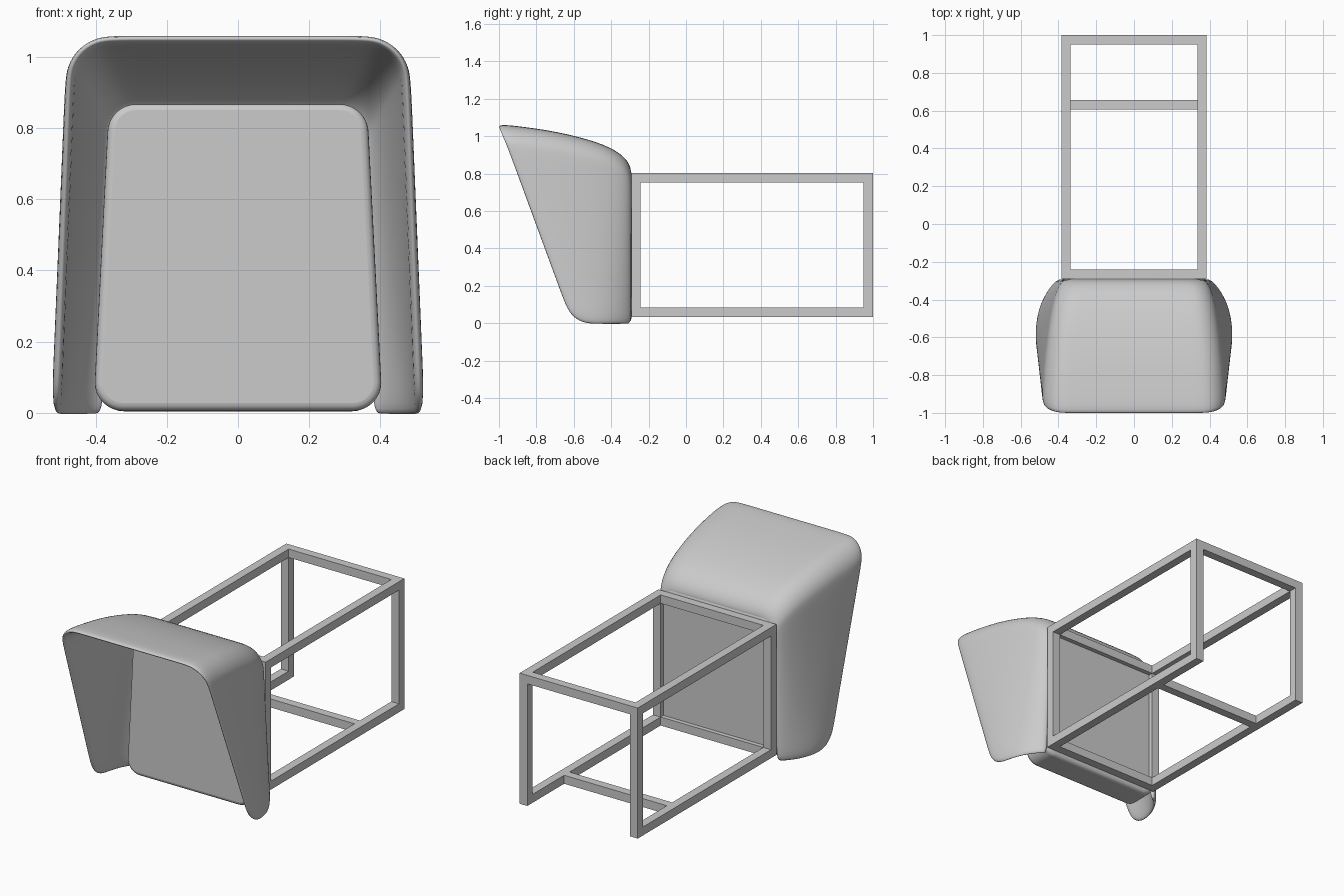
import bpy, bmesh
from math import sin, cos, pi

if "Cube" in bpy.data.objects:
    bpy.data.objects.remove(bpy.data.objects["Cube"])


def make_object(name, verts, faces, fix_normals=True):
    mesh = bpy.data.meshes.new(name)
    mesh.from_pydata(verts, [], faces)
    if fix_normals:
        bm = bmesh.new()
        bm.from_mesh(mesh)
        bmesh.ops.recalc_face_normals(bm, faces=bm.faces)
        bm.to_mesh(mesh)
        bm.free()
    ob = bpy.data.objects.new(name, mesh)
    bpy.context.collection.objects.link(ob)
    return ob


def shade(ob, angle):
    bpy.ops.object.select_all(action='DESELECT')
    bpy.context.view_layer.objects.active = ob
    ob.select_set(True)
    bpy.ops.object.shade_smooth_by_angle(angle=angle)


def bar(name, x, y, z):
    v = [(a, b, c) for a in x for b in y for c in z]
    f = [(0, 1, 3, 2), (4, 6, 7, 5), (0, 4, 5, 1), (2, 3, 7, 6), (0, 2, 6, 4), (1, 5, 7, 3)]
    return make_object(name, v, f)


# Open frame of square bars
T, X, Y0, Y1, Z0, Z1 = 0.05, 0.385, -0.292, 1.0, 0.033, 0.803
for side, s in (("left", -1), ("right", 1)):
    xs = sorted((s * (X - T), s * X))
    bar(side + "_bottom_rail", xs, (Y0, Y1), (Z0, Z0 + T))
    bar(side + "_top_rail", xs, (Y0, Y1), (Z1 - T, Z1))
    bar(side + "_front_post", xs, (Y0, Y0 + T), (Z0 + T, Z1 - T))
    bar(side + "_back_post", xs, (Y1 - T, Y1), (Z0 + T, Z1 - T))
inner = (-X + T, X - T)
bar("front_bottom_crossbar", inner, (Y0, Y0 + T), (Z0, Z0 + T))
bar("front_top_crossbar", inner, (Y0, Y0 + T), (Z1 - T, Z1))
bar("back_top_crossbar", inner, (Y1 - T, Y1), (Z1 - T, Z1))
bar("lower_crossbar", inner, (0.607, 0.657), (Z0, Z0 + T))
# Panel closing the frame opening behind the pad
bar("back_plate", inner, (Y0 - 0.01, -0.268), (Z0 + T, Z1 - T))


# Flared hood lofted through arch sections, back to front
# (top y, top z, bottom y, bottom z, bottom half width, top half width, corner radius)
sections = [
    (-0.290, 0.800, -0.290, -0.005, 0.385, 0.355, 0.09),
    (-0.300, 0.850, -0.295, -0.006, 0.410, 0.380, 0.10),
    (-0.345, 0.908, -0.335, -0.007, 0.450, 0.410, 0.11),
    (-0.470, 0.971, -0.400, -0.007, 0.490, 0.442, 0.12),
    (-0.700, 1.027, -0.470, -0.007, 0.515, 0.470, 0.125),
    (-0.870, 1.050, -0.550, -0.005, 0.525, 0.484, 0.13),
    (-1.004, 1.066, -0.610, 0.045, 0.523, 0.489, 0.13),
]


def arch(yt, zt, yb, zb, wb, wt, r):
    half = []
    for k in range(7):
        f = k / 7
        half.append((wb + (wt - wb) * f, zb + (zt - r - zb) * f))
    for k in range(6):
        a = pi / 2 * k / 5
        half.append((wt - r + r * cos(a), zt - r + r * sin(a)))
    half += [((wt - r) * f, zt) for f in (0.7, 0.35)]
    pts = half + [(0, zt)] + [(-x, z) for x, z in reversed(half)]
    return [(x, yb + (yt - yb) * z / zt, z) for x, z in pts]


rows = [arch(*s) for s in sections]
n = len(rows[0])
faces = [(t * n + i, t * n + i + 1, (t + 1) * n + i + 1, (t + 1) * n + i)
         for t in range(len(rows) - 1) for i in range(n - 1)]
hood = make_object("hood_shell", [p for r in rows for p in r], faces, False)
shade(hood, pi)
solid = hood.modifiers.new("thickness", 'SOLIDIFY')
solid.thickness = 0.028
solid.offset = -1
sub = hood.modifiers.new("smooth", 'SUBSURF')
sub.levels = sub.render_levels = 2


# Tapered rounded back pad inside the hood
def pad_outline(y, wb, wt, zb, zt, r=0.08):
    pts = []
    for cx, cz, a0 in ((wb - r, zb + r, -pi / 2), (wt - r, zt - r, 0),
                       (-wt + r, zt - r, pi / 2), (-wb + r, zb + r, pi)):
        for k in range(9):
            a = a0 + pi / 2 * k / 8
            pts.append((cx + r * cos(a), y, cz + r * sin(a)))
    return pts


front = pad_outline(-0.465, 0.403, 0.367, 0.006, 0.872)
back = pad_outline(-0.292, 0.398, 0.365, 0.004, 0.825)
m = len(front)
faces = [tuple(range(m)), tuple(range(2 * m - 1, m - 1, -1))]
faces += [(i, (i + 1) % m, (i + 1) % m + m, i + m) for i in range(m)]
pad = make_object("back_pad", front + back, faces)
bev = pad.modifiers.new("soft_edges", 'BEVEL')
bev.width = 0.022
bev.segments = 4
bev.limit_method = 'ANGLE'
bev.angle_limit = 0.7
shade(pad, 0.7)
